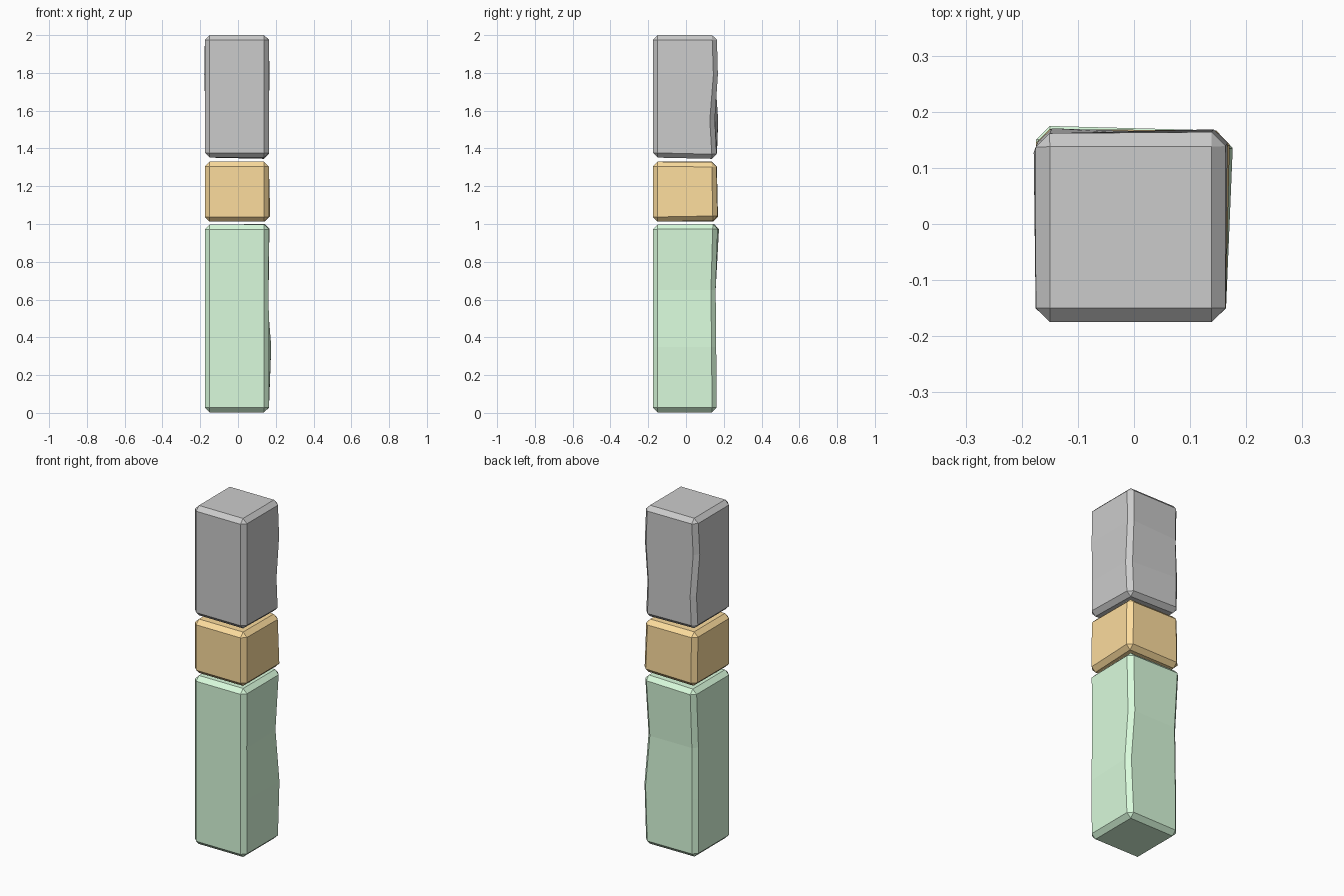
import bpy, bmesh

if "Cube" in bpy.data.objects:
    bpy.data.objects.remove(bpy.data.objects["Cube"])

LO, HI = -0.175, 0.163      # side planes shared by all blocks
BEVEL = 0.025


def block(name, rings, color=None):
    """Stack of square rings; each ring is (z, back-right offset, back-left offset)."""
    bm = bmesh.new()
    loops = []
    for z, br, bl in rings:
        corners = [(LO, LO, z), (HI, LO, z),
                   (HI + br[0], HI + br[1], z + br[2]),
                   (LO + bl[0], HI + bl[1], z + bl[2])]
        loops.append([bm.verts.new(c) for c in corners])
    for a, b in zip(loops, loops[1:]):
        for i in range(4):
            j = (i + 1) % 4
            bm.faces.new((a[i], a[j], b[j], b[i]))
    bm.faces.new(loops[0][::-1])
    bm.faces.new(loops[-1])
    mesh = bpy.data.meshes.new(name)
    bm.to_mesh(mesh)
    bm.free()
    obj = bpy.data.objects.new(name, mesh)
    bpy.context.collection.objects.link(obj)
    # Single flat chamfer on the sharp edges only
    mod = obj.modifiers.new("chamfer", 'BEVEL')
    mod.width = BEVEL
    mod.segments = 1
    mod.limit_method = 'ANGLE'
    mod.angle_limit = 0.7
    if color:
        mat = bpy.data.materials.new(name + "_color")
        mat.diffuse_color = (*color, 1)
        mat.use_nodes = True
        mat.node_tree.nodes["Principled BSDF"].inputs["Base Color"].default_value = mat.diffuse_color
        mesh.materials.append(mat)
    return obj


# Tall bottom block, slightly warped along its back corners
block("lower_block", [
    (0.003, (0, 0, 0), (0, -0.003, 0)),
    (0.35, (0.014, -0.003, 0), (0, -0.006, 0)),
    (0.65, (-0.012, -0.006, 0), (0.003, -0.008, 0)),
    (0.997, (0.005, 0.004, 0.003), (0, 0.014, 0)),
], (0.70, 0.97, 0.72))

# Short middle block
block("middle_block", [
    (1.012, (0.009, 0.004, 0.006), (0, 0.007, 0.002)),
    (1.33, (0, -0.002, -0.003), (0, 0, 0)),
], (0.98, 0.72, 0.34))

# Top block, warped along its back corners
block("upper_block", [
    (1.352, (0, 0, -0.008), (0, 0, 0)),
    (1.55, (0, -0.012, 0), (0.004, 0.009, 0)),
    (1.79, (0.004, 0.007, 0), (-0.004, -0.011, 0)),
    (2.0, (0, 0, 0), (0, 0, 0)),
])
